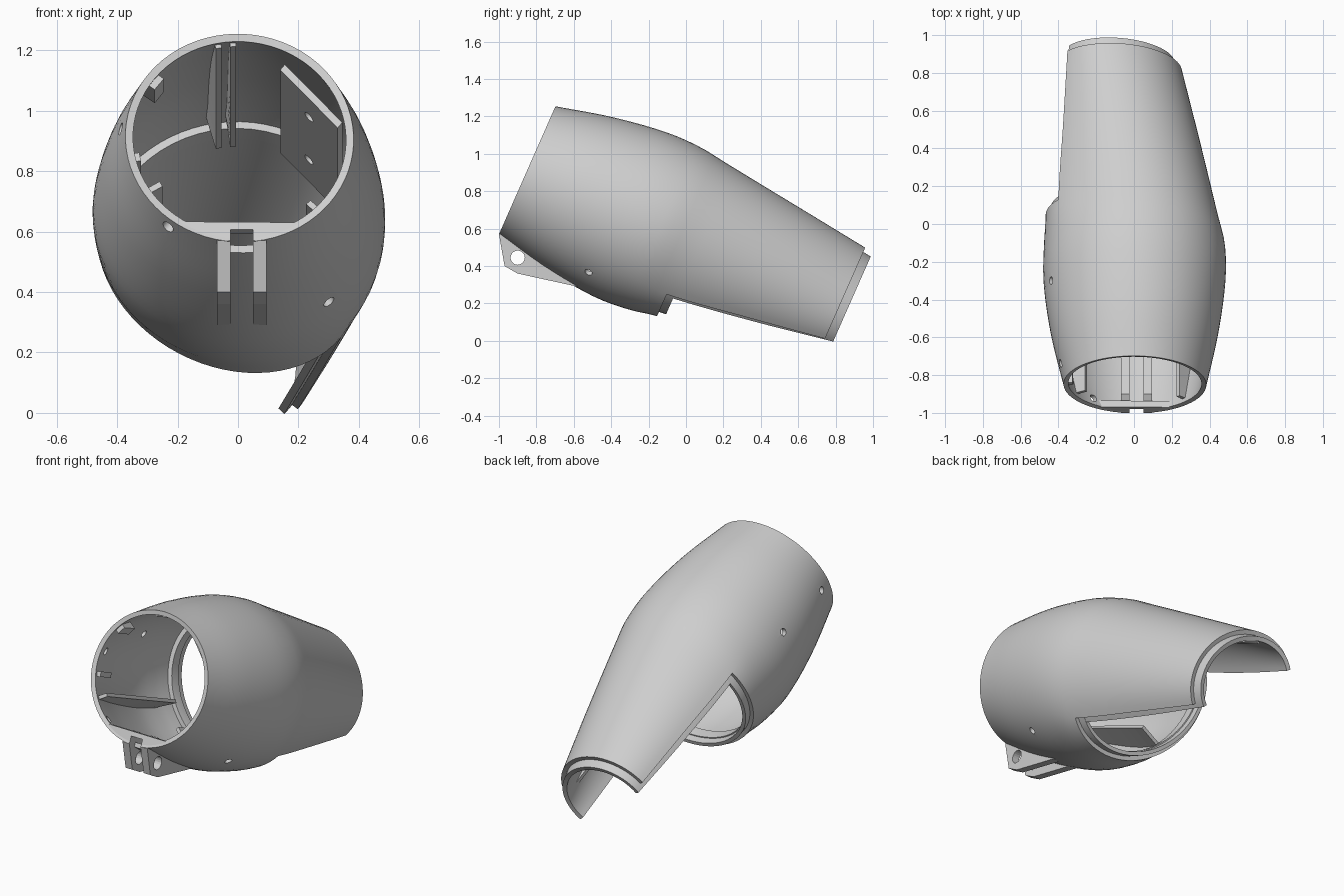
import bpy, bmesh, math
from mathutils import Vector

cube = bpy.data.objects.get("Cube")
if cube:
    bpy.data.objects.remove(cube, do_unlink=True)

grey = bpy.data.materials.new("shell grey")
grey.use_nodes = True
COLOUR = (0.62, 0.62, 0.62, 1)
grey.diffuse_color = COLOUR
grey.node_tree.nodes["Principled BSDF"].inputs["Base Color"].default_value = COLOUR

TILT = math.radians(-37.9)       # roll of the split line between the two halves
SPLIT, END = 0.95, 1.82          # where the lower half stops, where the sleeve ends

# Cross-sections along the axis: distance, centre, half width, upper and lower depth
SECTIONS = [
    (0.00, .005, 0, .38, .374, .374),
    (0.30, 0, 0, .445, .447, .435),
    (0.60, 0, .005, .484, .484, .472),
    (0.80, -.005, .002, .486, .488, .445),
    (0.95, -.03, -.015, .469, .492, .38),
    (1.42, -.055, .01, .404, .392, .392),
    (1.87, -.08, .04, .342, .285, .285)]


def place(u, v, t):
    """Tilted local frame: u sideways, v up, t along the axis from the front rim."""
    return Vector((u, -.85 + .915 * t + .404 * v, .91 - .404 * t + .915 * v))


def section(t):
    """Smooth interpolation of the cross-section table."""
    n = len(SECTIONS)
    i = max(k for k in range(n - 1) if SECTIONS[k][0] <= max(t, 0))

    def slope(k, c):
        a, b = SECTIONS[max(k - 1, 0)], SECTIONS[min(k + 1, n - 1)]
        return (b[c] - a[c]) / (b[0] - a[0])
    p, q = SECTIONS[i], SECTIONS[i + 1]
    h = q[0] - p[0]
    s = (t - p[0]) / h
    return [(2*s**3 - 3*s*s + 1) * p[c] + (s**3 - 2*s*s + s) * h * slope(i, c)
            + (3*s*s - 2*s**3) * q[c] + (s**3 - s*s) * h * slope(i + 1, c)
            for c in range(1, 6)]


def surf(angle, t, inset=0):
    cu, cv, a, up, low = section(t)
    b = up if math.sin(angle) >= 0 else low
    x, y = (a - inset) * math.cos(angle), (b - inset) * math.sin(angle)
    c, s = math.cos(TILT), math.sin(TILT)
    return cu + x * c - y * s, cv + x * s + y * c


def spread(a, b, n):
    return [a + (b - a) * i / n for i in range(n + 1)]


def finish(name, bm):
    mesh = bpy.data.meshes.new(name)
    bm.to_mesh(mesh)
    bm.free()
    ob = bpy.data.objects.new(name, mesh)
    bpy.context.collection.objects.link(ob)
    mesh.materials.append(grey)
    return ob


def apply_modifiers(ob):
    bpy.ops.object.select_all(action='DESELECT')
    ob.select_set(True)
    bpy.context.view_layer.objects.active = ob
    for m in list(ob.modifiers):
        bpy.ops.object.modifier_apply(modifier=m.name)


def sheet(name, rows, thickness, offset=-1, keep=lambda i, j: True):
    """Thick sheet through a grid of points."""
    bm = bmesh.new()
    grid = [[bm.verts.new(p) for p in row] for row in rows]
    for i in range(len(grid) - 1):
        for j in range(len(grid[0]) - 1):
            if keep(i, j):
                bm.faces.new((grid[i][j], grid[i+1][j], grid[i+1][j+1], grid[i][j+1]))
    bmesh.ops.remove_doubles(bm, verts=bm.verts, dist=1e-5)
    bmesh.ops.delete(bm, geom=[v for v in bm.verts if not v.link_faces], context='VERTS')
    ob = finish(name, bm)
    mod = ob.modifiers.new("wall", 'SOLIDIFY')
    mod.thickness, mod.offset = thickness, offset
    apply_modifiers(ob)
    return ob


def band(name, ts, angles, inset, thickness, keep=lambda i, j: True):
    rows = [[place(*surf(a, t, inset), t) for a in angles] for t in ts]
    return sheet(name, rows, thickness, keep=keep)


def fin(name, angle, t0, t1, depth, width):
    """Straight rib whose foot follows the inner wall."""
    rows = [[place(*surf(angle, t0, depth), t), place(*surf(angle, t, .02), t)]
            for t in spread(t0, t1, 10)]
    sheet(name, rows, width, 0)


def prism(name, near, far):
    """Solid between two matching outlines."""
    bm = bmesh.new()
    a, b = [[bm.verts.new(p) for p in pts] for pts in (near, far)]
    bm.faces.new(a)
    bm.faces.new(b)
    for i in range(len(a)):
        k = (i + 1) % len(a)
        bm.faces.new((a[i], a[k], b[k], b[i]))
    bmesh.ops.recalc_face_normals(bm, faces=bm.faces)
    return finish(name, bm)


def block(name, us, vs, ts):
    outline = [(us[0], vs[0]), (us[1], vs[0]), (us[1], vs[1]), (us[0], vs[1])]
    return prism(name, *[[place(u, v, t) for u, v in outline] for t in ts])


def rod(name, centre, direction, radius, length):
    bm = bmesh.new()
    bmesh.ops.create_cone(bm, cap_ends=True, segments=20, radius1=radius,
                          radius2=radius, depth=length)
    bm.transform(direction.to_track_quat('Z', 'Y').to_matrix().to_4x4())
    bmesh.ops.translate(bm, verts=bm.verts, vec=centre)
    return finish(name, bm)


def cut(ob, cutter):
    cutter.hide_render = True
    mod = ob.modifiers.new("cut", 'BOOLEAN')
    mod.operation, mod.solver, mod.object = 'DIFFERENCE', 'EXACT', cutter
    apply_modifiers(ob)
    bpy.data.objects.remove(cutter, do_unlink=True)


# Main shell: full bulge in front, upper half only behind the split
FRONT_ROWS, AROUND = 16, 72
shell = band("forearm_shell", spread(0, SPLIT, FRONT_ROWS) + spread(SPLIT, END, 14)[1:],
             spread(0, 2 * math.pi, AROUND), 0, .026,
             lambda i, j: i < FRONT_ROWS or j < AROUND // 2)

# Stepped lips that the missing half plugs onto
lips = [
    band("sleeve_lip", spread(SPLIT, 1.866, 14), spread(-.1, math.pi + .1, 40), .026, .026),
    band("bulge_lip", spread(.9, .99, 3), spread(math.pi, 2 * math.pi, 36), .025, .022),
    band("inner_ring", spread(.89, .95, 2), spread(0, 2 * math.pi, 60), .025, .028)]

# Screw holes through the shell: direction around the axis, distance along it
for phi, t in ((309, .52), (232, .045), (158, .52), (170, .09)):
    a = math.radians(phi) - TILT
    p, q = place(*surf(a, t), t), place(*surf(a, t, .1), t)
    cut(shell, rod("hole_cutter", p, p - q, .021, .12))

# Flat pad inside the bottom of the rim, with a notch between the hinge lugs
arc = [surf(math.radians(p) - TILT, .02, .015) for p in spread(236, 304, 12)]
pad = prism("rim_pad", *[[place(u, v, t) for u, v in arc] for t in (.003, .04)])
for ob in (shell, pad):
    cut(ob, block("notch_cutter", (-.025, .05), (-.5, -.33), (-.1, .06)))

# Hinge lugs with a pin hole
LUG = [(-1, .57), (-.97, .4), (-.9, .36), (-.58, .29), (-.55, .31), (-.9, .6)]
for side, x0, x1 in (("right", -.07, -.025), ("left", .05, .095)):
    lug = prism("hinge_lug_" + side, *[[Vector((x, y, z)) for y, z in LUG] for x in (x0, x1)])
    cut(lug, rod("pin_cutter", Vector((0, -.9, .445)), Vector((1, 0, 0)), .038, .5))

# Fins along the inner wall: long rails, and short locating tabs behind the rim
for n, (phi, end, depth, width) in enumerate((
        (101, .85, .04, .02), (93, .85, .04, .02), (211, .75, .08, .02),
        (316, .6, .07, .02), (190, .14, .05, .03), (142, .14, .05, .05))):
    fin(f"inner_fin_{n + 1}", math.radians(phi) - TILT, .03, end, depth, width)

# Mounting plate across the upper left of the inside
PLATE = [(.14, .29), (.33, .08), (.345, .1), (.155, .31)]
plate = prism("mounting_plate", *[[place(u, v, t) for u, v in PLATE] for t in (.1, .78)])
for t in (.25, .6):
    cut(plate, rod("plate_cutter", place(.25, .2, t), place(.74, .67, 0) - place(0, 0, 0), .02, .3))

# Short ribs inside the end of the sleeve
for n, angle in enumerate((.5, 2.4)):
    fin(f"sleeve_rib_{n + 1}", angle, 1.6, 1.8, .085, .02)

# Smooth the curved parts, keeping the edges crisp
bpy.ops.object.select_all(action='DESELECT')
for ob in [shell] + lips:
    ob.select_set(True)
bpy.context.view_layer.objects.active = shell
bpy.ops.object.shade_smooth_by_angle(angle=math.radians(30))
